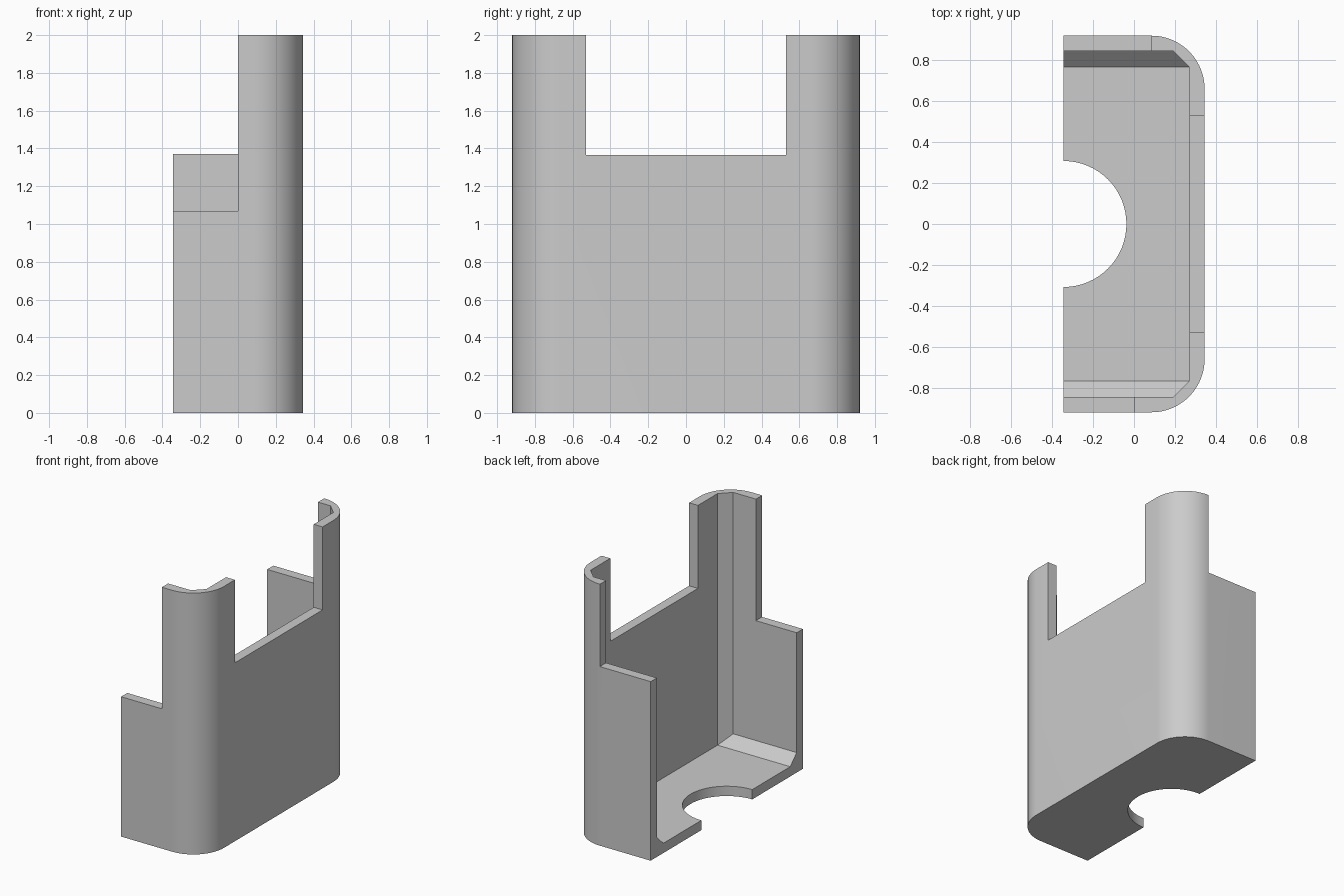
import bpy, bmesh, math
from mathutils import Vector

if "Cube" in bpy.data.objects:
    bpy.data.objects.remove(bpy.data.objects["Cube"])

HX, HY, TOP, WALL, R = 0.345, 0.92, 2.0, 0.075, 0.26

grey = bpy.data.materials.new("light grey")
grey.diffuse_color = (0.6, 0.6, 0.6, 1)
grey.use_nodes = True
grey.node_tree.nodes["Principled BSDF"].inputs["Base Color"].default_value = grey.diffuse_color


def prism(name, outline, z0, z1):
    """Extrude an xy outline (counter-clockwise) from z0 to z1."""
    bm = bmesh.new()
    face = bm.faces.new([bm.verts.new((x, y, z0)) for x, y in outline])
    ext = bmesh.ops.extrude_face_region(bm, geom=[face])
    top = [v for v in ext["geom"] if isinstance(v, bmesh.types.BMVert)]
    bmesh.ops.translate(bm, verts=top, vec=(0, 0, z1 - z0))
    bmesh.ops.recalc_face_normals(bm, faces=bm.faces)
    me = bpy.data.meshes.new(name)
    bm.to_mesh(me)
    bm.free()
    ob = bpy.data.objects.new(name, me)
    bpy.context.collection.objects.link(ob)
    return ob


def box(name, x0, x1, y0, y1, z0, z1):
    return prism(name, [(x0, y0), (x1, y0), (x1, y1), (x0, y1)], z0, z1)


def arc(cx, cy, r, a0, a1, n):
    return [(cx + r * math.cos(math.radians(a0 + (a1 - a0) * i / n)),
             cy + r * math.sin(math.radians(a0 + (a1 - a0) * i / n))) for i in range(n + 1)]


# Holder body: rounded on the two right-hand corners
outline = [(-HX, -HY)] + arc(HX - R, R - HY, R, -90, 0, 24) \
    + arc(HX - R, HY - R, R, 0, 90, 24) + [(-HX, HY)]
body = prism("holder_body", outline, 0, TOP)
body.data.materials.append(grey)

# Cavity with chamfered upright corners and chamfered floor edges
ix, iy, c = HX - WALL, HY - WALL, 0.078
cavity = prism("cavity_cutter", [(-1, -iy), (ix - c, -iy), (ix, c - iy),
                                 (ix, iy - c), (ix - c, iy), (-1, iy)], WALL, 3)
bm = bmesh.new()
bm.from_mesh(cavity.data)
for s in (-1, 1):
    cut = bmesh.ops.bisect_plane(bm, geom=bm.verts[:] + bm.edges[:] + bm.faces[:], dist=1e-5,
                                 plane_co=Vector((0, s * iy, WALL + c)),
                                 plane_no=Vector((0, s, -1)), clear_outer=True)
    edges = [e for e in cut["geom_cut"] if isinstance(e, bmesh.types.BMEdge)]
    bmesh.ops.holes_fill(bm, edges=[e for e in bm.edges if e.is_boundary] or edges)
bmesh.ops.recalc_face_normals(bm, faces=bm.faces)
bm.to_mesh(cavity.data)
bm.free()

# Notches in the walls and the round cut in the floor
cutters = [
    cavity,
    box("front_step_cutter", -1, 0, -1.2, -0.6, 1.07, 3),
    box("back_step_cutter", -1, 0.085, 0.6, 1.2, 1.37, 3),
    box("side_notch_cutter", 0.1, 1, -0.53, 0.53, 1.365, 3),
    prism("floor_hole_cutter", arc(-HX, 0, 0.308, 0, 360, 64)[:-1], -0.5, 0.5),
]
for cutter in cutters:
    cutter.hide_render = True
    cutter.hide_viewport = True
    mod = body.modifiers.new(cutter.name, 'BOOLEAN')
    mod.operation, mod.solver, mod.object = 'DIFFERENCE', 'EXACT', cutter

# Bake the cuts, drop the helpers, smooth the rounded corners
bpy.context.view_layer.objects.active = body
body.select_set(True)
for mod in list(body.modifiers):
    bpy.ops.object.modifier_apply(modifier=mod.name)
for cutter in cutters:
    bpy.data.objects.remove(cutter)
bpy.ops.object.shade_smooth_by_angle(angle=math.radians(30))
